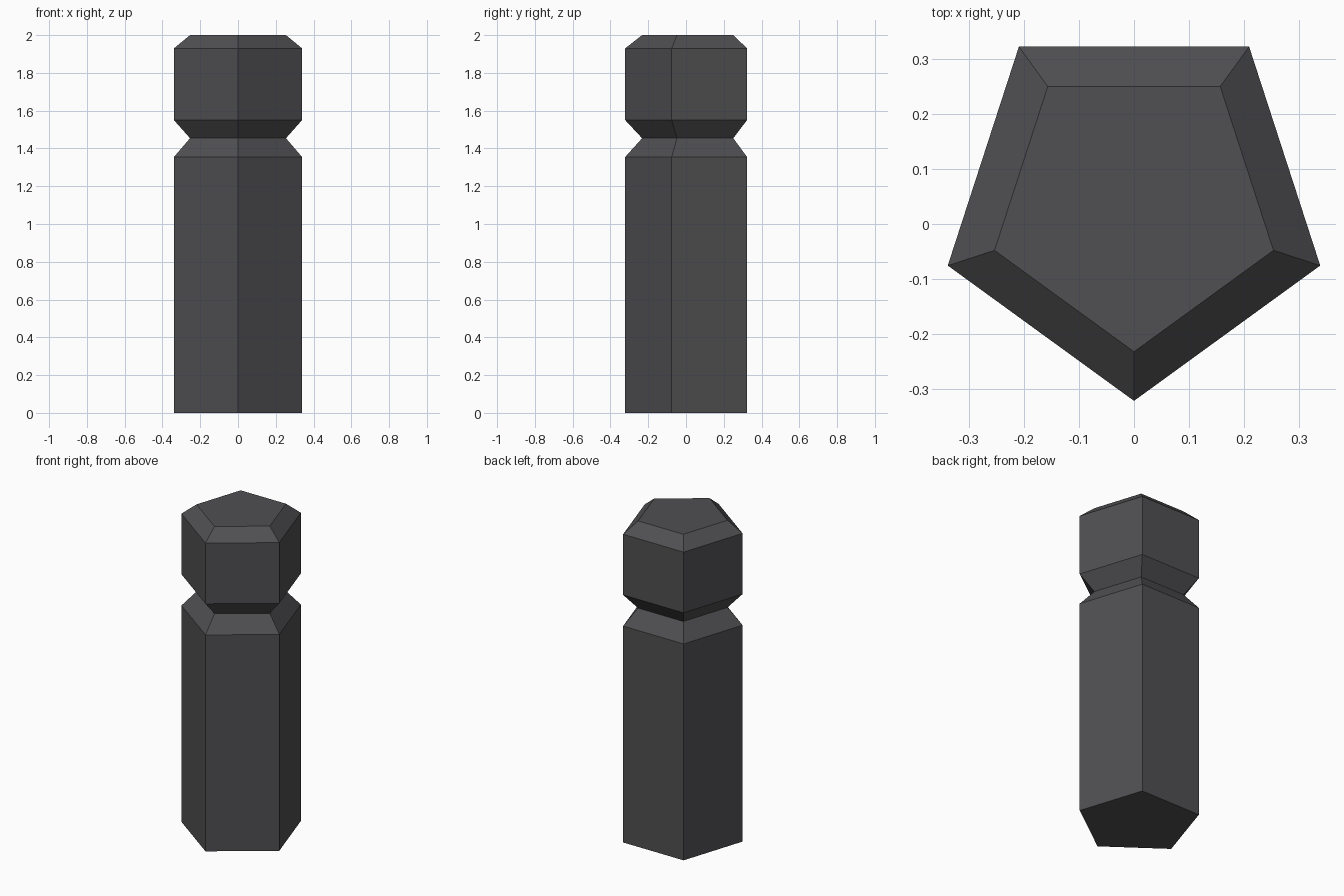
import bpy, bmesh, math

if "Cube" in bpy.data.objects:
    bpy.data.objects.remove(bpy.data.objects["Cube"])

# One flat dark grey for the whole post
grey = bpy.data.materials.new("dark grey")
grey.diffuse_color = (0.08, 0.08, 0.085, 1)
grey.use_nodes = True
grey.node_tree.nodes["Principled BSDF"].inputs["Base Color"].default_value = grey.diffuse_color

SIDES = 5
CENTRE_Y = 0.0345            # centres the pentagon's bounds on y = 0
OUTER, INNER = 0.3565, 0.267

# (radius, height) rings: shaft, notched neck, head, bevelled top
PROFILE = [(OUTER, 0), (OUTER, 1.355), (INNER, 1.454),
           (OUTER, 1.55), (OUTER, 1.93), (INNER, 2.0)]


def ring(bm, radius, z):
    """Pentagon ring with one corner pointing to the front."""
    angles = [-math.pi / 2 + i * math.tau / SIDES for i in range(SIDES)]
    return [bm.verts.new((radius * math.cos(a),
                          CENTRE_Y + radius * math.sin(a), z)) for a in angles]


# Bollard post: rings joined by flat side faces, capped at both ends
bm = bmesh.new()
rings = [ring(bm, r, z) for r, z in PROFILE]
for low, high in zip(rings, rings[1:]):
    for i in range(SIDES):
        j = (i + 1) % SIDES
        bm.faces.new((low[i], low[j], high[j], high[i]))
bm.faces.new(rings[0][::-1])
bm.faces.new(rings[-1])
bmesh.ops.recalc_face_normals(bm, faces=bm.faces)

mesh = bpy.data.meshes.new("bollard_post")
bm.to_mesh(mesh)
bm.free()
mesh.materials.append(grey)
post = bpy.data.objects.new("bollard_post", mesh)
bpy.context.collection.objects.link(post)
